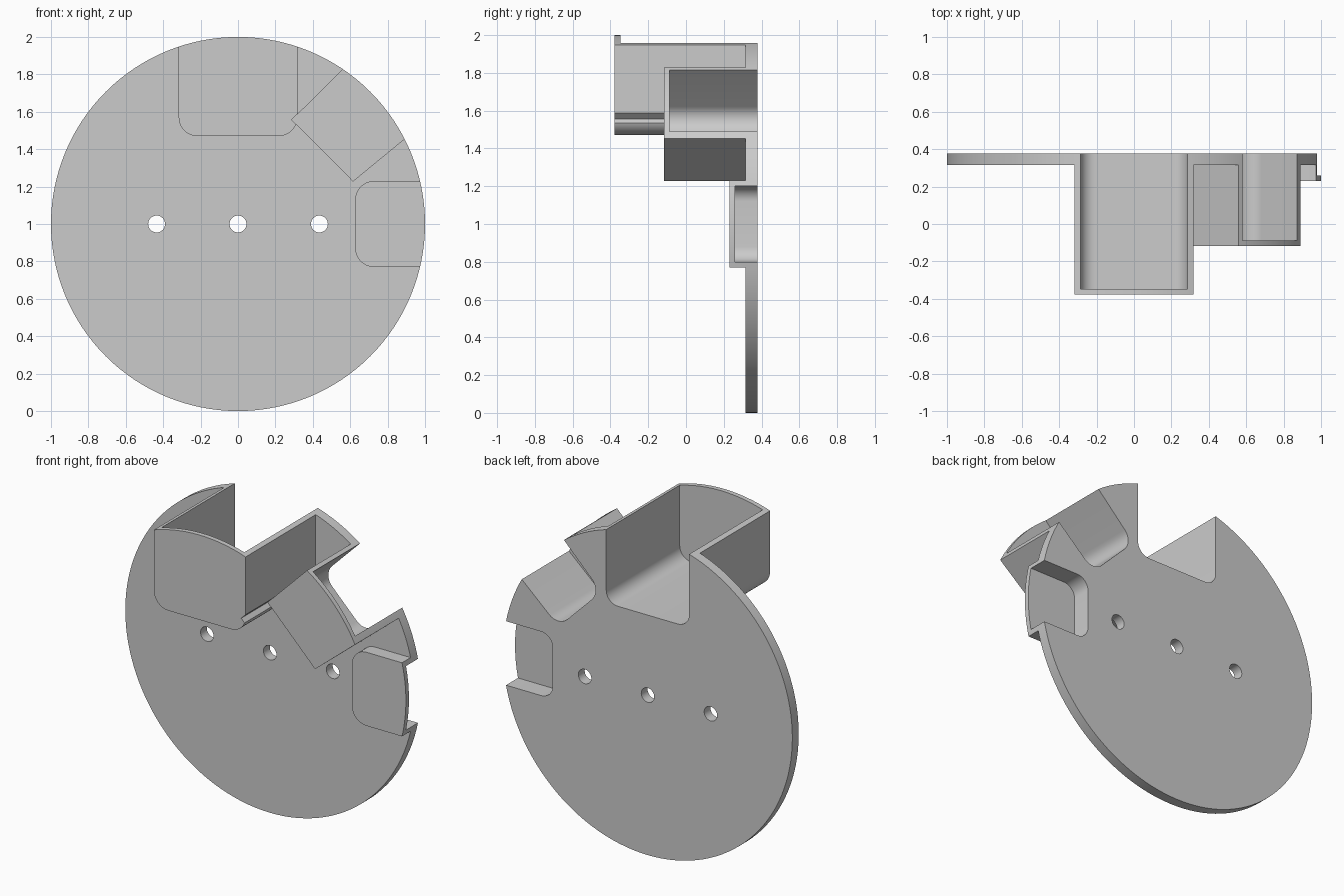
import bpy, bmesh, math
from mathutils import Vector

cube = bpy.data.objects.get("Cube")
if cube:
    bpy.data.objects.remove(cube)

BACK = 0.378      # rear plane of the plate
DISC_FRONT = 0.315


def fillet(points, radii, steps=10):
    """Round the corners of a closed profile."""
    out = []
    for i, (point, r) in enumerate(zip(points, radii)):
        p = Vector(point)
        if r == 0:
            out.append(p)
            continue
        a = (Vector(points[i - 1]) - p).normalized()
        b = (Vector(points[(i + 1) % len(points)]) - p).normalized()
        half = a.angle(b) / 2
        centre = p + (a + b).normalized() * r / math.sin(half)
        start = p + a * r / math.tan(half) - centre
        end = p + b * r / math.tan(half) - centre
        sweep = start.angle(end)
        for k in range(steps + 1):
            t = k / steps
            out.append(centre + (start * math.sin((1 - t) * sweep)
                                 + end * math.sin(t * sweep)) / math.sin(sweep))
    return out


def circle(x, r, n):
    return [(x + r * math.cos(math.tau * i / n), r * math.sin(math.tau * i / n))
            for i in range(n)]


def prism(name, profile, y0, y1):
    """Extrude a profile in x and height (about the plate centre) along y."""
    bm = bmesh.new()
    face = bm.faces.new([bm.verts.new((p[0], y0, p[1] + 1)) for p in profile])
    extruded = bmesh.ops.extrude_face_region(bm, geom=[face])["geom"]
    bmesh.ops.translate(bm, vec=(0, y1 - y0, 0),
                        verts=[v for v in extruded if isinstance(v, bmesh.types.BMVert)])
    bmesh.ops.recalc_face_normals(bm, faces=bm.faces)
    mesh = bpy.data.meshes.new(name)
    bm.to_mesh(mesh)
    bm.free()
    obj = bpy.data.objects.new(name, mesh)
    bpy.context.collection.objects.link(obj)
    return obj


def combine(target, tool, operation):
    """Apply a boolean and discard the tool."""
    mod = target.modifiers.new(operation.title(), "BOOLEAN")
    mod.operation, mod.solver, mod.object = operation, "EXACT", tool
    bpy.context.view_layer.objects.active = target
    bpy.ops.object.modifier_apply(modifier=mod.name)
    bpy.data.objects.remove(tool)


def u_shape(inner, half, turned, r):
    """Pocket outline with two rounded inner corners, open at the rim."""
    pts = [(1.2, half), (inner, half), (inner, -half), (1.2, -half)]
    if turned:
        pts = [(-v, u) for u, v in pts]
    return fillet(pts, (0, r, r, 0))


# Pocket outlines: deep top, diagonal middle, shallow side
diagonal_outer = [(0.76, 1.03), (0.287, 0.557), (0.615, 0.227), (1.09, 0.617)]
diagonal_inner = fillet([(0.78, 1.015), (0.323, 0.558), (0.617, 0.264), (1.07, 0.669)],
                        (0, 0.09, 0.09, 0))
pockets = [
    ("top", u_shape(0.47, 0.317, True, 0.1), u_shape(0.5, 0.287, True, 0.08), -BACK),
    ("diagonal", diagonal_outer, diagonal_inner, -0.117),
    ("side", u_shape(0.627, 0.23, False, 0.1), u_shape(0.657, 0.2, False, 0.08), 0.23),
]

# Plate with the pocket shells, notched where the diagonal pocket meets the top one
body = prism("pocketed_round_plate", circle(0, 1.3, 64), DISC_FRONT, BACK)
for name, outer, inner, front in pockets:
    shell = prism(name + "_shell", outer, front, 0.35)
    if name == "top":
        combine(shell, prism("notch_cutter", diagonal_outer, -0.6, -0.117), "DIFFERENCE")
    combine(body, shell, "UNION")

# Trim everything to the round rim
combine(body, prism("rim_trim", circle(0, 1, 128), -0.7, 0.7), "INTERSECT")

# Hollow the pockets from the back
for name, outer, inner, front in pockets:
    combine(body, prism(name + "_cavity", inner, front + 0.03, 0.6), "DIFFERENCE")

# Mounting holes
for x in (-0.435, 0, 0.435):
    combine(body, prism("hole_cutter", circle(x, 0.045, 32), 0.2, 0.6), "DIFFERENCE")

# Material and shading
grey = bpy.data.materials.new("light_grey")
grey.use_nodes = True
colour = (0.6, 0.6, 0.6, 1)
grey.diffuse_color = colour
grey.node_tree.nodes["Principled BSDF"].inputs["Base Color"].default_value = colour
body.data.materials.clear()
body.data.materials.append(grey)
for poly in body.data.polygons:
    poly.material_index = 0
bpy.ops.object.select_all(action="DESELECT")
body.select_set(True)
bpy.context.view_layer.objects.active = body
bpy.ops.object.shade_smooth_by_angle(angle=math.radians(30))
